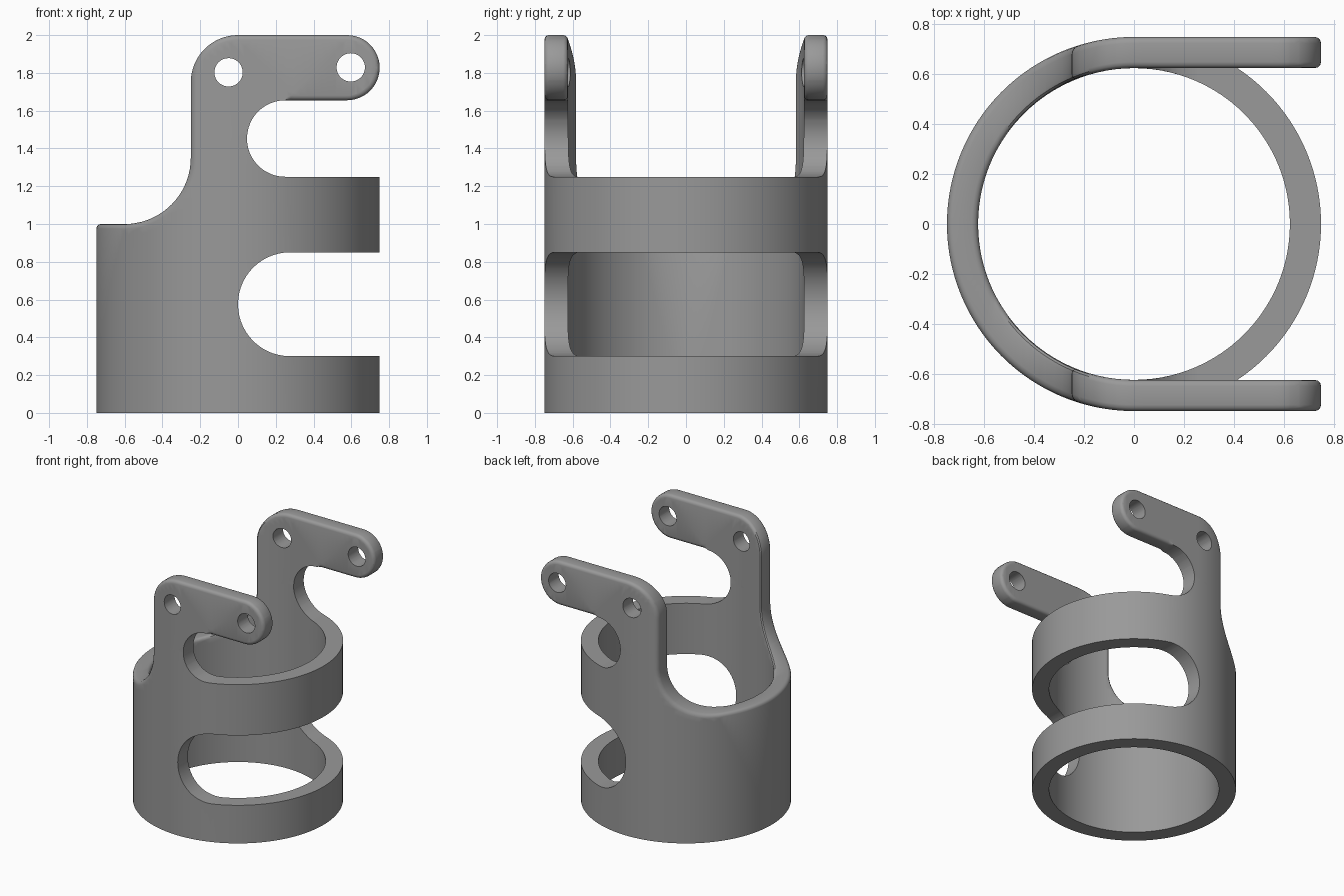
import bpy, bmesh, math
from mathutils import Vector

if "Cube" in bpy.data.objects:
    bpy.data.objects.remove(bpy.data.objects["Cube"])

R, T = 0.75, 0.125      # outer radius, wall thickness
FIL = 0.025             # rounding of the rim and arm edges
SPLIT = 1.4525          # above this height the front half runs straight as arms
HALF = R * math.pi / 2


def arc(cx, cz, r, a0, a1, n):
    return [(cx + r * math.cos(math.radians(a0 + (a1 - a0) * i / n)),
             cz + r * math.sin(math.radians(a0 + (a1 - a0) * i / n))) for i in range(n + 1)]


def unroll(x, z):
    if z > SPLIT and x > 0:
        return x
    return R * math.asin(max(-1, min(1, x / R)))


def wrap(co):
    """Flat (along wall, depth, height) to the curved wall."""
    u, t, z = co
    r = R - t
    if z > SPLIT and u > 0:
        return Vector((u, -r, z))
    th = abs(u) / R
    x, lim = R * math.sin(th), 0.55
    if x <= lim:
        a = math.asin(x / r)
    else:
        t0, a0 = math.asin(lim / R), math.asin(lim / r)
        a = a0 + (math.pi / 2 - a0) * (th - t0) / (math.pi / 2 - t0)
    return Vector((math.copysign(r * math.sin(a), u), -r * math.cos(a), z))


# Side outline of one half: bands and notches, then arm and rim
sharp = [(-R, 0), (R, 0), (R, 0.3)]
sharp += arc(0.275, 0.575, 0.275, 270, 90, 28)
sharp += [(R, 0.85), (R, 1.25)]
sharp += arc(0.25, SPLIT, 0.2025, 270, 90, 24)
soft = [(0.28, 1.655)]
soft += arc(0.5775, 1.8275, 0.1725, -90, 90, 24)
soft += arc(0, 1.75, 0.25, 90, 180, 16)
soft += arc(-0.6, 1.35, 0.35, 0, -90, 18)
soft += [(-R, 1.0)]
outline = sharp + soft
N = len(outline)


def inset(i, d):
    x, z = outline[i]
    if i < len(sharp):
        return x, z
    if i == N - 1:
        return x, z - d
    (ax, az), (bx, bz) = outline[i - 1], outline[i + 1]
    n = Vector((0, 0))
    for dx, dz in ((x - ax, z - az), (bx - x, bz - z)):
        n += Vector((-dz, dx)).normalized()
    n.normalize()
    return x + n.x * d, z + n.y * d


# Depth layers giving rounded edges on both faces of the wall
steps = [math.radians(a) for a in (0, 30, 60, 90)]
layers = [(FIL * (1 - math.cos(a)), FIL * (1 - math.sin(a))) for a in steps]
layers += [(T - t, d) for t, d in reversed(layers)]

bm = bmesh.new()
rows = []
for t, d in layers:
    row = []
    for i in range(N):
        x, z = inset(i, d)
        row.append(bm.verts.new((unroll(x, z), t, z)))
    rows.append(row)


def on_seam(i):
    x, z = outline[i]
    return abs(x) > R - 1e-4 and z < 1.2501


for a, b in zip(rows, rows[1:]):
    for i in range(N):
        j = (i + 1) % N
        same_side = outline[i][0] * outline[j][0] > 0
        if on_seam(i) and on_seam(j) and same_side:
            continue
        bm.faces.new((a[i], a[j], b[j], b[i]))
bm.faces.new(list(reversed(rows[0])))
bm.faces.new(rows[-1])
bm.normal_update()
bmesh.ops.triangulate(bm, faces=[f for f in bm.faces if len(f.verts) > 4])
bm.normal_update()


def slice_at(co, no):
    bmesh.ops.bisect_plane(bm, geom=bm.verts[:] + bm.edges[:] + bm.faces[:],
                           dist=1e-5, plane_co=co, plane_no=no)


# Subdivide along the wall, then curl it round
slice_at((0, 0, SPLIT), (0, 0, 1))
SEG = 64
for k in range(1, SEG):
    slice_at((-HALF + 2 * HALF * k / SEG, 0, 0), (1, 0, 0))
bm.normal_update()
bmesh.ops.triangulate(bm, faces=bm.faces[:])
for v in bm.verts:
    v.co = wrap(v.co)

# Mirror to the other half and weld
dup = bmesh.ops.duplicate(bm, geom=bm.verts[:] + bm.edges[:] + bm.faces[:])["geom"]
for v in dup:
    if isinstance(v, bmesh.types.BMVert):
        v.co.y = -v.co.y
bmesh.ops.reverse_faces(bm, faces=[f for f in dup if isinstance(f, bmesh.types.BMFace)])
bmesh.ops.remove_doubles(bm, verts=bm.verts[:], dist=1e-4)
bm.normal_update()
bmesh.ops.recalc_face_normals(bm, faces=bm.faces[:])

mesh = bpy.data.meshes.new("holder_body")
bm.to_mesh(mesh)
bm.free()
body = bpy.data.objects.new("holder_body", mesh)
bpy.context.collection.objects.link(body)
grey = bpy.data.materials.new("mid_grey")
grey.diffuse_color = (0.32, 0.32, 0.32, 1)
grey.use_nodes = True
grey.node_tree.nodes["Principled BSDF"].inputs["Base Color"].default_value = grey.diffuse_color
mesh.materials.append(grey)

# Bolt holes through both arms
cutters = []
for x, z in ((-0.05, 1.803), (0.597, 1.829)):
    bpy.ops.mesh.primitive_cylinder_add(vertices=40, radius=0.075, depth=2,
                                        location=(x, 0, z), rotation=(math.pi / 2, 0, 0))
    cutter = bpy.context.object
    cutter.name = "hole_cutter"
    cutter.hide_render = True
    cutter.data.materials.append(grey)
    cutters.append(cutter)
    mod = body.modifiers.new("hole", "BOOLEAN")
    mod.operation, mod.solver, mod.object = "DIFFERENCE", "EXACT", cutter

bpy.ops.object.select_all(action="DESELECT")
body.select_set(True)
bpy.context.view_layer.objects.active = body
for mod in list(body.modifiers):
    bpy.ops.object.modifier_apply(modifier=mod.name)
for cutter in cutters:
    bpy.data.objects.remove(cutter)
bpy.ops.object.shade_smooth_by_angle(angle=math.radians(35))
